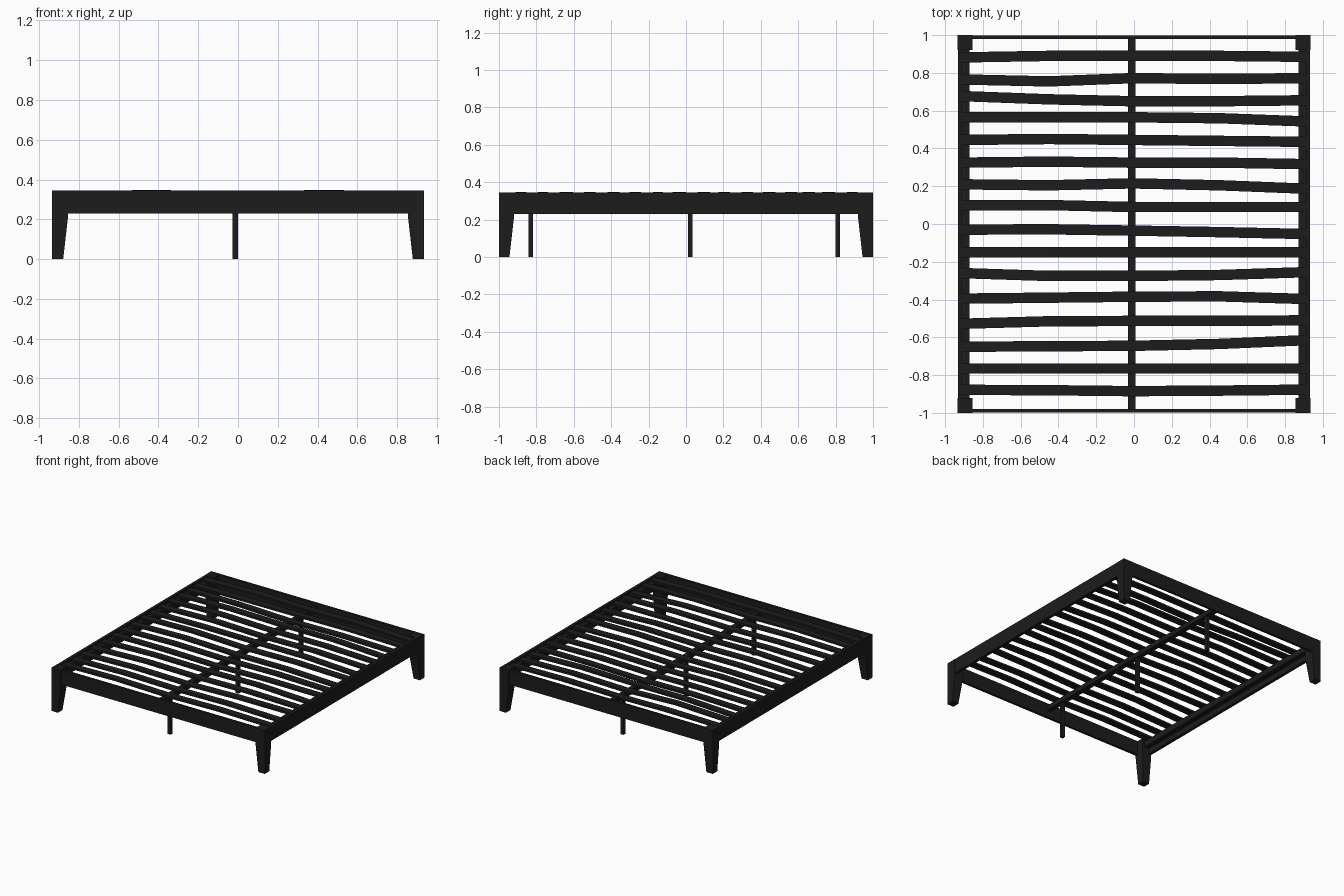
import bpy, bmesh

if "Cube" in bpy.data.objects:
    bpy.data.objects.remove(bpy.data.objects["Cube"])

black = bpy.data.materials.new("black_wood")
black.diffuse_color = (0.012, 0.012, 0.012, 1)
black.use_nodes = True
black.node_tree.nodes["Principled BSDF"].inputs["Base Color"].default_value = black.diffuse_color


def loft(name, rings):
    """Closed solid from a list of four-corner rings."""
    bm = bmesh.new()
    vs = [[bm.verts.new(p) for p in r] for r in rings]
    for a, b in zip(vs, vs[1:]):
        for i in range(4):
            j = (i + 1) % 4
            bm.faces.new((a[i], a[j], b[j], b[i]))
    bm.faces.new(vs[0][::-1])
    bm.faces.new(vs[-1])
    bmesh.ops.recalc_face_normals(bm, faces=bm.faces)
    me = bpy.data.meshes.new(name)
    bm.to_mesh(me)
    bm.free()
    me.materials.append(black)
    ob = bpy.data.objects.new(name, me)
    bpy.context.collection.objects.link(ob)
    return ob


def ring(x0, x1, y0, y1, z):
    return [(x0, y0, z), (x1, y0, z), (x1, y1, z), (x0, y1, z)]


def box(name, x0, x1, y0, y1, z0, z1):
    return loft(name, [ring(x0, x1, y0, y1, z0), ring(x0, x1, y0, y1, z1)])


X, Y, TOP, LOW = 0.935, 1.0, 0.345, 0.23

# Corner legs, tapered on the inner faces
for sx, side in ((-1, "left"), (1, "right")):
    for sy, end in ((-1, "front"), (1, "back")):
        loft(f"{end}_{side}_leg", [
            ring(sx * X, sx * (X - w), sy * Y, sy * (Y - w), z)
            for z, w in ((0, 0.056), (0.21, 0.08), (TOP - 0.001, 0.08))])

# Side rails with inner slat ledges
for s, side in ((-1, "left"), (1, "right")):
    box(f"{side}_rail", *sorted((s * (X - 0.025), s * (X - 0.002))), -Y + 0.002, Y - 0.002, LOW, TOP)
    box(f"{side}_ledge", *sorted((s * 0.87, s * (X - 0.024))), -0.98, 0.98, 0.275, 0.322)

# End rails
for s, end in ((-1, "front"), (1, "back")):
    box(f"{end}_rail", -X + 0.002, X - 0.002, *sorted((s * 0.979, s * 0.998)), LOW, TOP)

# Centre beam and its support legs
box("centre_beam", -0.031, 0.008, -0.98, 0.98, 0.285, 0.322)
for i, y in enumerate((-0.83, 0.022, 0.812)):
    box(f"support_leg_{i + 1}", -0.028, -0.001, y - 0.012, y + 0.012, 0, 0.29)

# Slats: slightly uneven, each bowed up between the rails and the beam
slat_y = [
    (.882, .89, .89, .89, .885), (.765, .755, .772, .768, .772),
    (.677, .66, .65, .65, .655), (.565, .565, .565, .56, .543),
    (.445, .45, .445, .44, .435), (.325, .33, .325, .325, .317),
    (.21, .205, .215, .205, .187), (.1, .1, .09, .09, .09),
    (-.03, -.028, -.035, -.043, -.053), (-.15, -.15, -.15, -.15, -.15),
    (-.26, -.275, -.275, -.27, -.255), (-.395, -.39, -.385, -.383, -.397),
    (-.528, -.515, -.513, -.513, -.51), (-.65, -.647, -.645, -.635, -.615),
    (-.765, -.765, -.765, -.765, -.765), (-.878, -.88, -.885, -.882, -.877)]
slat_x = (-0.91, -0.45, -0.01, 0.45, 0.91)
slat_z = (0.33, 0.34, 0.333, 0.34, 0.33)
w, t = 0.0275, 0.008
for i, ys in enumerate(slat_y):
    loft(f"slat_{i + 1}", [
        [(x, y - w, z - t), (x, y + w, z - t), (x, y + w, z + t), (x, y - w, z + t)]
        for x, y, z in zip(slat_x, ys, slat_z)])
